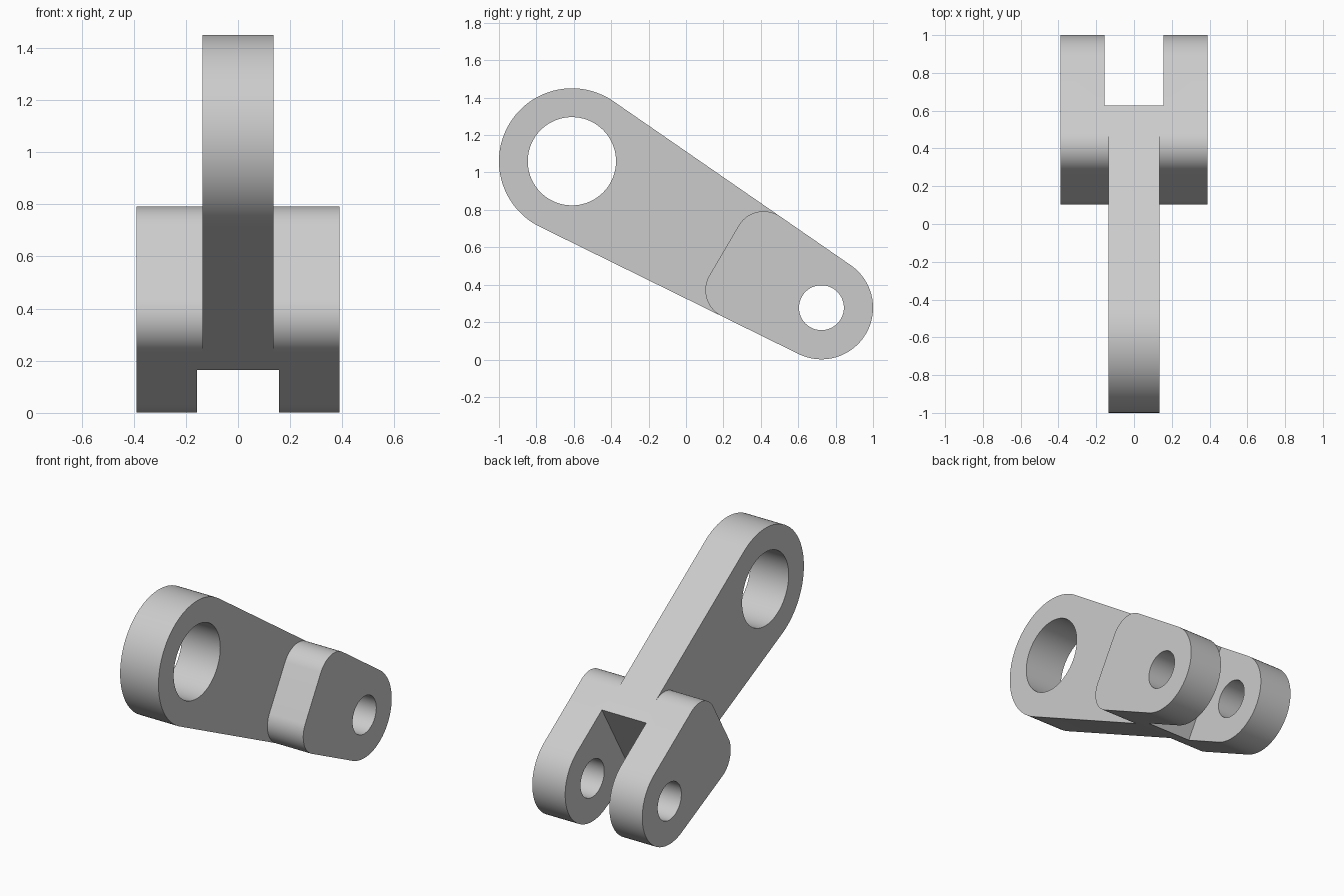
import bpy, bmesh, math
from mathutils import Vector

if "Cube" in bpy.data.objects:
    bpy.data.objects.remove(bpy.data.objects["Cube"])

# Centres and radii of the two ends in the side plane (y, z)
BIG, SMALL = Vector((-0.61, 1.06)), Vector((0.724, 0.277))
BIG_R, SMALL_R = 0.39, 0.276
U = (SMALL - BIG).normalized()          # along the arm
N = Vector((-U.y, U.x))                 # across the arm
LENGTH = (SMALL - BIG).length
TILT = math.asin((BIG_R - SMALL_R) / LENGTH)
TANGENT = math.pi / 2 - TILT            # angle of the upper flank's normal
SHOULDER, FILLET = 0.943, 0.155
SLOT_START = 1.26
TONGUE_HALF, SLOT_HALF, FORK_HALF = 0.136, 0.157, 0.39


def arc(s, t, r, a0, a1, steps):
    return [(s + r * math.cos(a0 + (a1 - a0) * i / steps),
             t + r * math.sin(a0 + (a1 - a0) * i / steps)) for i in range(steps + 1)]


def extrude(name, outline, x0, x1):
    """Extrude an outline, given along and across the arm, from x0 to x1."""
    bm = bmesh.new()
    verts = []
    for s, t in outline:
        p = BIG + U * s + N * t
        verts.append(bm.verts.new((x0, p.x, p.y)))
    face = bm.faces.new(verts)
    moved = bmesh.ops.extrude_face_region(bm, geom=[face])["geom"]
    bmesh.ops.translate(bm, vec=(x1 - x0, 0, 0),
                        verts=[g for g in moved if isinstance(g, bmesh.types.BMVert)])
    bmesh.ops.recalc_face_normals(bm, faces=bm.faces)
    mesh = bpy.data.meshes.new(name)
    bm.to_mesh(mesh)
    bm.free()
    obj = bpy.data.objects.new(name, mesh)
    bpy.context.collection.objects.link(obj)
    return obj


def cut(target, cutter):
    cutter.hide_render = True
    mod = target.modifiers.new("cut", "BOOLEAN")
    mod.operation, mod.solver, mod.object = "DIFFERENCE", "EXACT", cutter
    bpy.context.view_layer.objects.active = target
    bpy.ops.object.modifier_apply(modifier=mod.name)
    bpy.data.objects.remove(cutter)


# Tapered link body at full fork width
body = (arc(0, 0, BIG_R, TANGENT, 2 * math.pi - TANGENT, 64)
        + arc(LENGTH, 0, SMALL_R, -TANGENT, TANGENT, 64))
link = extrude("clevis_link", body, -FORK_HALF, FORK_HALF)

# Side cuts that thin the tongue and leave the rounded fork shoulders
fs = SHOULDER + FILLET
ft = (BIG_R - FILLET - fs * math.sin(TILT)) / math.cos(TILT)
upper = arc(fs, ft, FILLET, TANGENT, math.pi, 24)
lower = [(s, -t) for s, t in reversed(upper)]
tip_s, tip_t = upper[0]
side = [(-1, 1), (tip_s, 1)] + upper + lower + [(tip_s, -1), (-1, -1)]
for x0, x1 in ((TONGUE_HALF, 1), (-1, -TONGUE_HALF)):
    cut(link, extrude("side_cutter", side, x0, x1))

# Fork slot
slot = [(SLOT_START, -1), (3, -1), (3, 1), (SLOT_START, 1)]
cut(link, extrude("slot_cutter", slot, -SLOT_HALF, SLOT_HALF))

# Pin holes
for s, r in ((0, 0.236), (LENGTH, 0.12)):
    cut(link, extrude("hole_cutter", arc(s, 0, r, 0, 2 * math.pi, 72)[:-1], -1, 1))

# Grey metal
grey = bpy.data.materials.new("grey_metal")
grey.use_nodes = True
colour = (0.6, 0.6, 0.6, 1)
grey.diffuse_color = colour
grey.node_tree.nodes["Principled BSDF"].inputs["Base Color"].default_value = colour
link.data.materials.clear()
link.data.materials.append(grey)

bpy.ops.object.select_all(action="DESELECT")
link.select_set(True)
bpy.context.view_layer.objects.active = link
bpy.ops.object.shade_smooth_by_angle(angle=math.radians(25))
